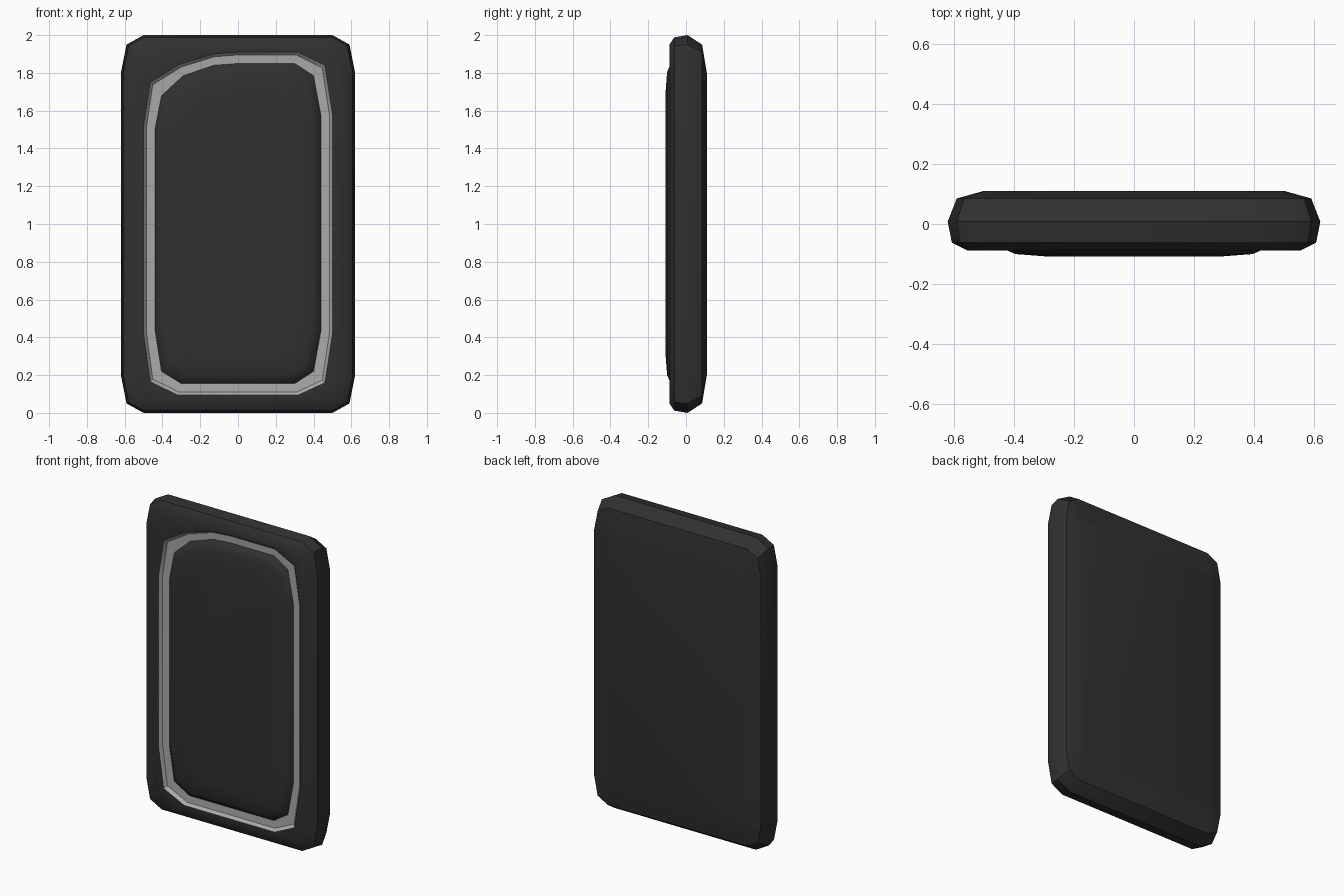
import bpy, bmesh

if "Cube" in bpy.data.objects:
    bpy.data.objects.remove(bpy.data.objects["Cube"])


def material(name, v):
    m = bpy.data.materials.new(name)
    m.diffuse_color = (v, v, v, 1)
    m.use_nodes = True
    m.node_tree.nodes["Principled BSDF"].inputs["Base Color"].default_value = m.diffuse_color
    return m


def loft(name, rings, mat, cap_first=False, cap_last=False, angle=0.7):
    """Skin a list of (outline, y) rings; outlines are clockwise from the front."""
    bm = bmesh.new()
    loops = [[bm.verts.new((x, y, z)) for x, z in pts] for pts, y in rings]
    n = len(loops[0])
    for a, b in zip(loops, loops[1:]):
        for i in range(n):
            j = (i + 1) % n
            bm.faces.new((a[i], a[j], b[j], b[i]))
    if cap_first:
        bm.faces.new(loops[0])
    if cap_last:
        bm.faces.new(loops[-1])
    bmesh.ops.recalc_face_normals(bm, faces=bm.faces)
    # open shells must face the front
    if not cap_first:
        if sum(f.normal.y * f.calc_area() for f in bm.faces) > 0:
            bmesh.ops.reverse_faces(bm, faces=bm.faces)
    me = bpy.data.meshes.new(name)
    bm.to_mesh(me)
    bm.free()
    ob = bpy.data.objects.new(name, me)
    bpy.context.collection.objects.link(ob)
    me.materials.append(mat)
    bpy.context.view_layer.objects.active = ob
    ob.select_set(True)
    bpy.ops.object.shade_smooth_by_angle(angle=angle)
    ob.select_set(False)
    return ob


def slab(w, h, c):
    """14-point outline of the case: half width, half height, corner size."""
    cx, cz = c * 0.12, c * 0.2
    return [(x, z + 1) for x, z in (
        (-w, h - cz), (-w + cx * .25, h - cz * .25), (-w + cx, h), (-w * .4, h), (0, h),
        (w - cx, h), (w - cx * .25, h - cz * .25), (w, h - cz),
        (w, -h + cz), (w - cx * .25, -h + cz * .25), (w - cx, -h),
        (-w + cx, -h), (-w + cx * .25, -h + cz * .25), (-w, -h + cz))]


def inset(pts, d, hw, hz):
    return [(x * (hw - d) / hw, 1 + (z - 1) * (hz - d) / hz) for x, z in pts]


# Window outlines, with the long slanted upper-left corner
outer = [(-.5, 1.52), (-.465, 1.75), (-.31, 1.845), (-.13, 1.9), (0, 1.91), (.32, 1.91),
         (.46, 1.84), (.5, 1.58), (.5, .42), (.46, .16), (.32, .095), (-.32, .095),
         (-.465, .165), (-.5, .42)]
inner = [(-.44, 1.5), (-.405, 1.68), (-.29, 1.785), (-.13, 1.84), (0, 1.85), (.3, 1.85),
         (.4, 1.785), (.44, 1.57), (.44, .44), (.4, .22), (.3, .155), (-.3, .155),
         (-.405, .22), (-.44, .44)]

dark = material("dark", .03)
light = material("light", .4)

# Rounded case, open at the front window
loft("case", [(slab(.5, .8, .15), .11), (slab(.59, .95, .8), .085), (slab(.62, 1, 1), .008),
              (slab(.606, .988, .9), -.062), (slab(.555, .95, .6), -.088), (outer, -.088)],
     dark, cap_first=True)

# Recessed pale channel around the panel
loft("trim_channel", [(outer, -.088), (inset(outer, .015, .5, .91), -.069), (inner, -.066),
                      (inset(inner, .02, .44, .85), -.066)], light)

# Domed front panel
loft("front_panel", [(inner, -.066), (inset(inner, .02, .44, .85), -.089),
                     (inset(inner, .045, .44, .85), -.1),
                     (inset(inner, .15, .44, .85), -.108)], dark, cap_last=True)
